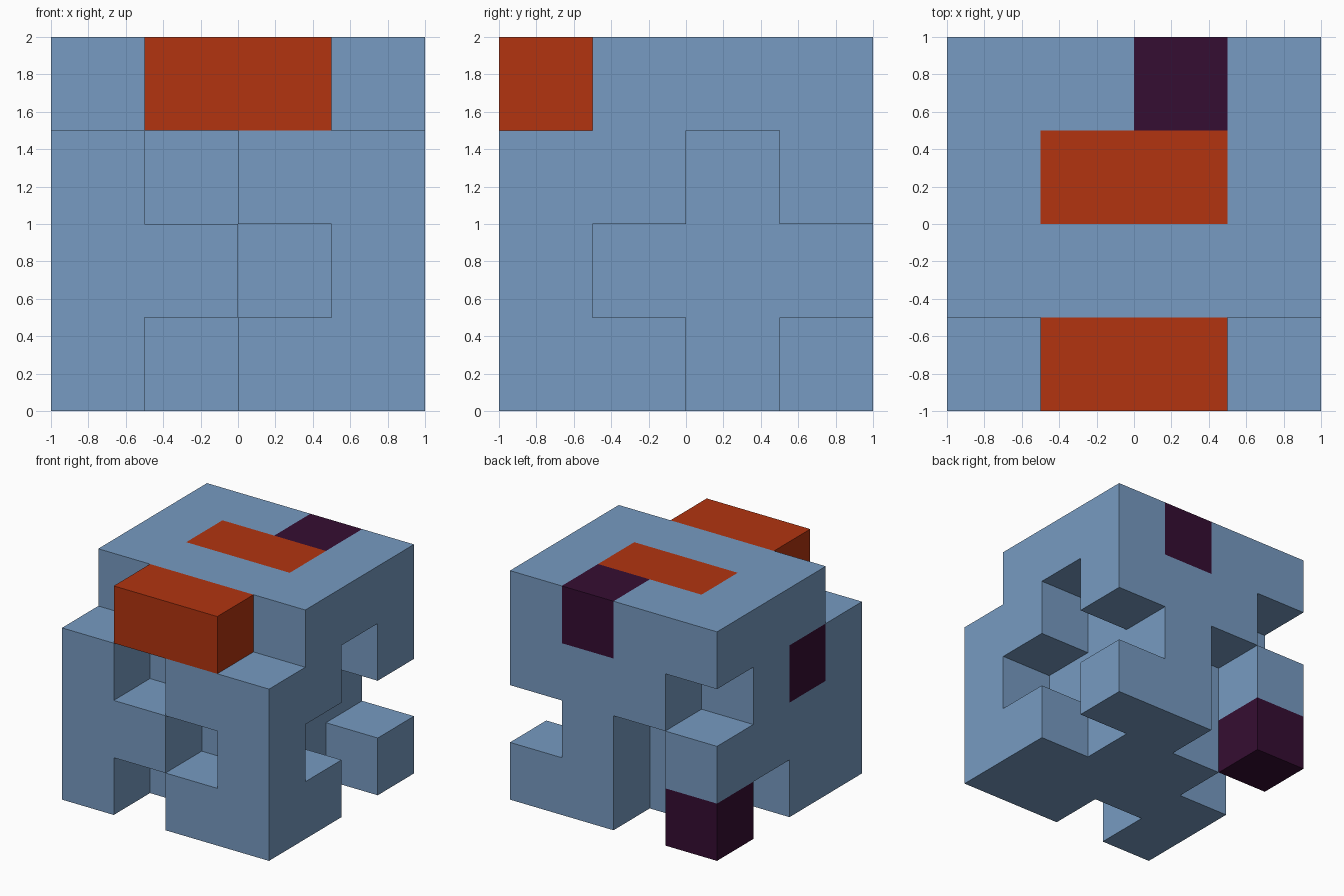
import bpy
import bmesh
from mathutils import Vector

if "Cube" in bpy.data.objects:
    bpy.data.objects.remove(bpy.data.objects["Cube"], do_unlink=True)

CELL = 0.5

# Layers from bottom to top; rows run front to back, letters run from -x to +x.
# B = blue, R = red, P = purple, . = empty
LAYERS = [
    ["B.BB", "BBBB", ".BB.", "P.BB"],
    ["BB.B", "BBB.", "BBB.", "B.B."],
    ["B.BB", "PBBB", "BBB.", ".BBB"],
    [".RR.", "BBBB", "BRRB", "BBPB"],
]
COLOURS = {
    "B": ("soft_blue", (0.184, 0.328, 0.539, 1)),
    "R": ("rust_red", (0.445, 0.034, 0.005, 1)),
    "P": ("dark_purple", (0.036, 0.004, 0.032, 1)),
}


def make_material(name, colour):
    mat = bpy.data.materials.new(name)
    mat.use_nodes = True
    mat.diffuse_color = colour
    bsdf = next(n for n in mat.node_tree.nodes if n.type == "BSDF_PRINCIPLED")
    bsdf.inputs["Base Color"].default_value = colour
    bsdf.inputs["Roughness"].default_value = 0.8
    return mat


def add_cell_side(bm, centre, axis, sign, index):
    """One square side of a cell, wound to face outwards."""
    normal = Vector((0, 0, 0))
    normal[axis] = sign
    u = Vector((0, 0, 0))
    u[(axis + 1) % 3] = 1
    v = normal.cross(u)
    h = CELL / 2
    corners = [centre + h * (normal + a * u + b * v)
               for a, b in ((-1, -1), (1, -1), (1, 1), (-1, 1))]
    face = bm.faces.new([bm.verts.new(c) for c in corners])
    face.material_index = index


# Filled cells by grid position
cells = {(x, y, z): letter
         for z, layer in enumerate(LAYERS)
         for y, row in enumerate(layer)
         for x, letter in enumerate(row) if letter != "."}

# Outer skin of the notched cube, coloured cell by cell
bm = bmesh.new()
slots = list(COLOURS)
for pos, letter in cells.items():
    centre = Vector(pos) * CELL + Vector((-0.75, -0.75, 0.25))
    for axis in range(3):
        for sign in (-1, 1):
            neighbour = list(pos)
            neighbour[axis] += sign
            if tuple(neighbour) not in cells:
                add_cell_side(bm, centre, axis, sign, slots.index(letter))

# Weld the skin and merge flat areas of one colour
bmesh.ops.remove_doubles(bm, verts=bm.verts, dist=0.001)
bmesh.ops.dissolve_limit(bm, angle_limit=0.01, verts=bm.verts, edges=bm.edges,
                         delimit={"MATERIAL"})

mesh = bpy.data.meshes.new("notched_cube")
for name, colour in COLOURS.values():
    mesh.materials.append(make_material(name, colour))
bm.to_mesh(mesh)
bm.free()
cube = bpy.data.objects.new("notched_cube", mesh)
bpy.context.collection.objects.link(cube)
